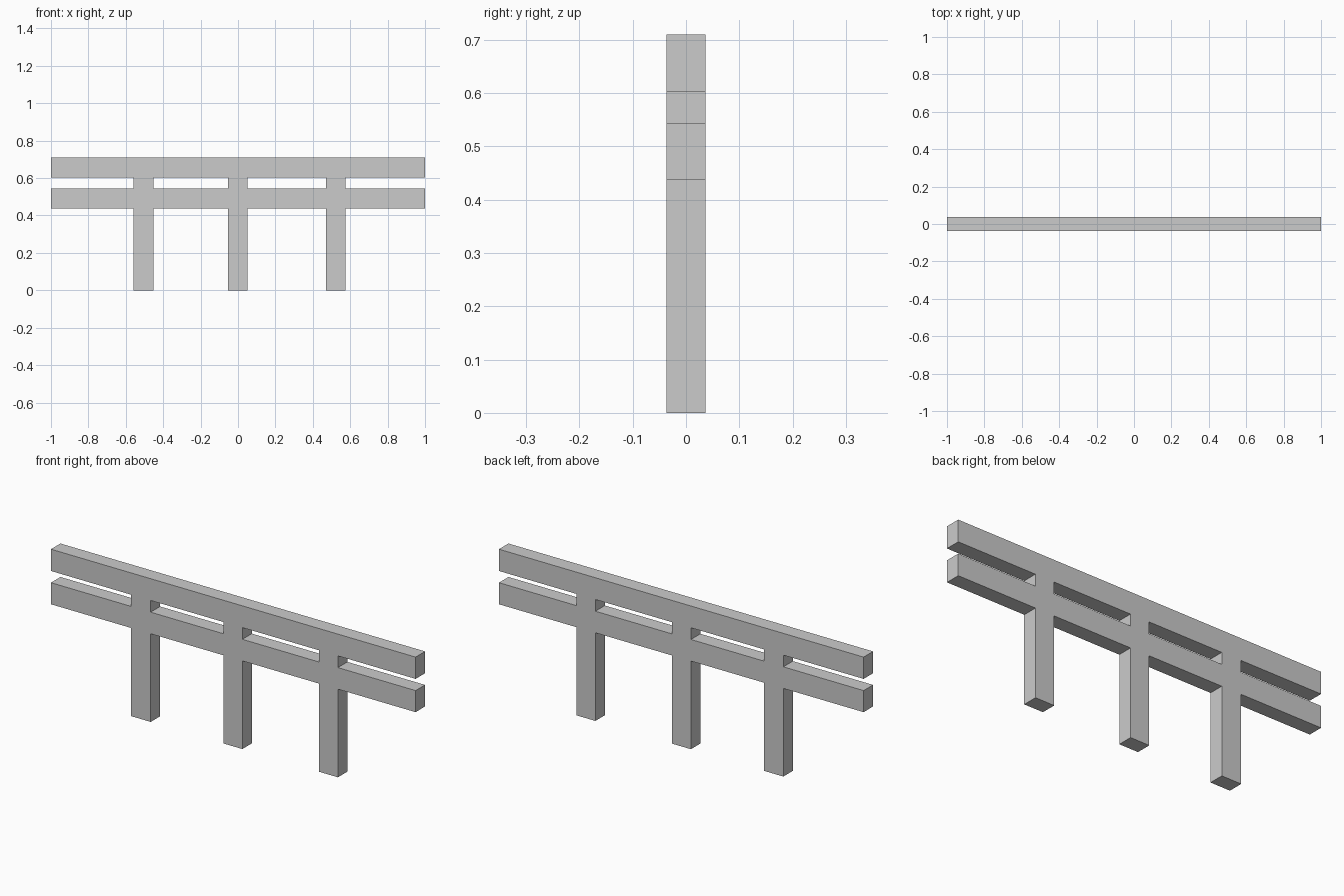
import bpy
import bmesh
from mathutils import Vector

if "Cube" in bpy.data.objects:
    bpy.data.objects.remove(bpy.data.objects["Cube"])

DEPTH = 0.074
# Column breaks: odd columns are posts, even columns are open spans
XS = [-1.0, -0.56, -0.453, -0.053, 0.05, 0.471, 0.574, 1.0]
# Row breaks: odd rows are rails, even rows are post sections
ZS = [0.0, 0.437, 0.544, 0.602, 0.71]

bm = bmesh.new()
grid = [[bm.verts.new((x, -DEPTH / 2, z)) for z in ZS] for x in XS]

# Front silhouette: two rails crossed by three flush posts
for i in range(len(XS) - 1):
    for j in range(len(ZS) - 1):
        if i % 2 or j % 2:
            bm.faces.new((grid[i][j], grid[i + 1][j],
                          grid[i + 1][j + 1], grid[i][j + 1]))
bmesh.ops.delete(bm, geom=[v for v in bm.verts if not v.link_faces],
                 context='VERTS')

# Thickness: extrude the silhouette backwards into one solid
front = bm.faces[:]
result = bmesh.ops.extrude_face_region(bm, geom=front, use_keep_orig=True)
back = [g for g in result["geom"] if isinstance(g, bmesh.types.BMVert)]
bmesh.ops.translate(bm, verts=back, vec=Vector((0, DEPTH, 0)))
bmesh.ops.recalc_face_normals(bm, faces=bm.faces[:])

mesh = bpy.data.meshes.new("rail_fence")
bm.to_mesh(mesh)
bm.free()
fence = bpy.data.objects.new("rail_fence", mesh)
bpy.context.collection.objects.link(fence)
